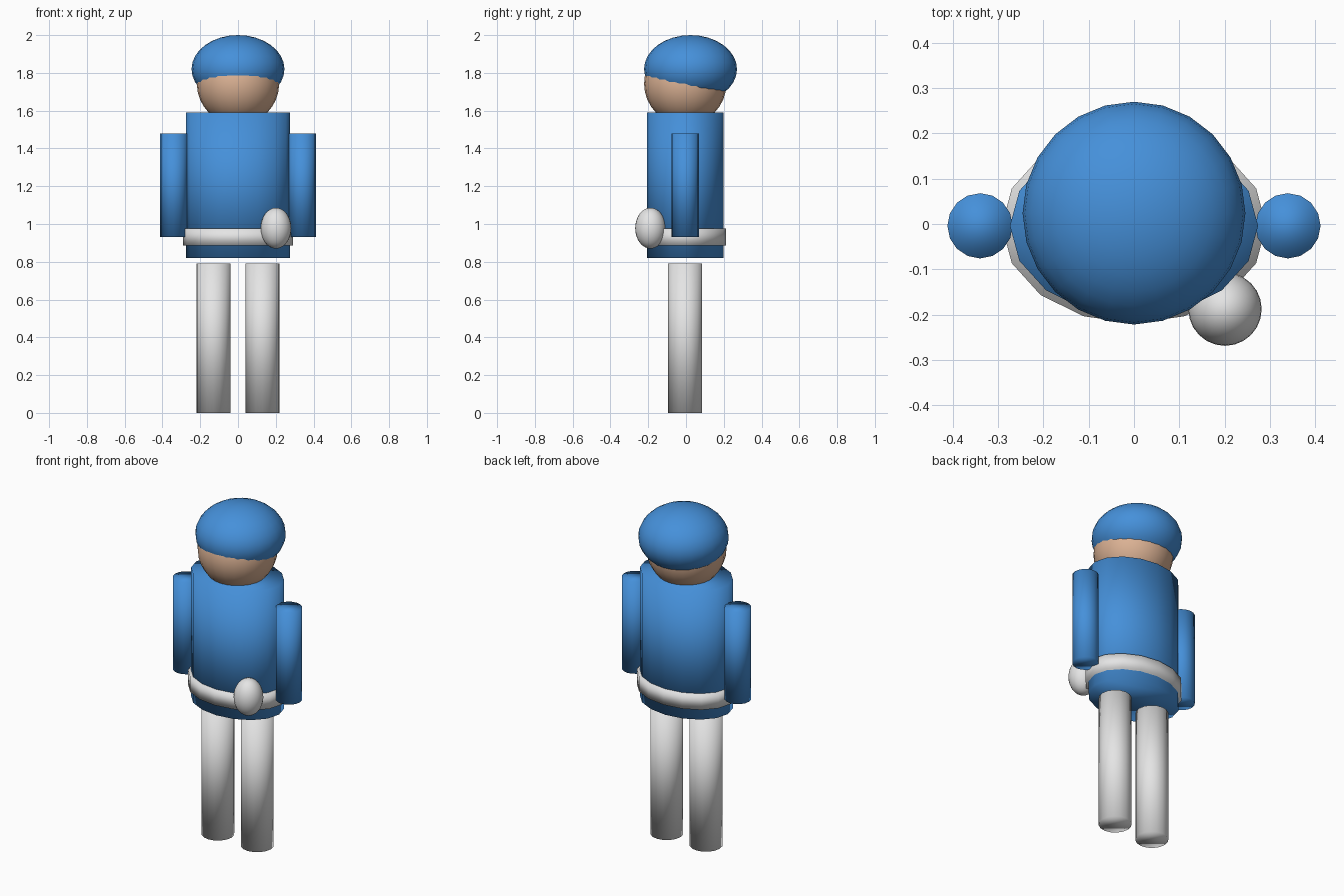
import bpy

if "Cube" in bpy.data.objects:
    bpy.data.objects.remove(bpy.data.objects["Cube"])

CY = -0.004  # body centre line in y


def material(name, rgb):
    m = bpy.data.materials.new(name)
    m.diffuse_color = (*rgb, 1.0)
    m.use_nodes = True
    m.node_tree.nodes["Principled BSDF"].inputs["Base Color"].default_value = m.diffuse_color
    return m


blue = material("sky blue", (0.06, 0.28, 0.70))
white = material("off white", (0.78, 0.78, 0.78))
skin = material("skin", (0.72, 0.45, 0.30))


def finish(name, scale, mat):
    ob = bpy.context.object
    ob.name = name
    ob.scale = scale
    bpy.ops.object.transform_apply(location=False, rotation=False, scale=True)
    ob.data.materials.append(mat)
    bpy.ops.object.shade_smooth()
    return ob


def column(name, x, rx, ry, z0, z1, mat, sides=16):
    """Upright elliptical cylinder between two heights."""
    bpy.ops.mesh.primitive_cylinder_add(
        vertices=sides, radius=1, depth=1, location=(x, CY, (z0 + z1) / 2))
    return finish(name, (rx, ry, z1 - z0), mat)


def ball(name, loc, r, mat):
    """Ellipsoid with radii r."""
    bpy.ops.mesh.primitive_uv_sphere_add(
        segments=24, ring_count=16, radius=1, location=loc)
    return finish(name, r, mat)


# Jacket and belt
column("torso", 0, 0.274, 0.202, 0.82, 1.59, blue)
column("belt", 0, 0.292, 0.216, 0.885, 0.975, white)

# Arms and legs on both sides
for side, s in (("left", 1), ("right", -1)):
    column(side + "_arm", s * 0.34, 0.072, 0.072, 0.93, 1.48, blue)
    column(side + "_leg", s * 0.13, 0.09, 0.09, 0.0, 0.79, white)

# Head with the cap set slightly back
ball("head", (0, CY, 1.743), (0.218, 0.218, 0.218), skin)
ball("cap", (0, 0.024, 1.82), (0.246, 0.246, 0.18), blue)

# Belt pouch
ball("pouch", (0.201, -0.188, 0.978), (0.081, 0.081, 0.108), white)
